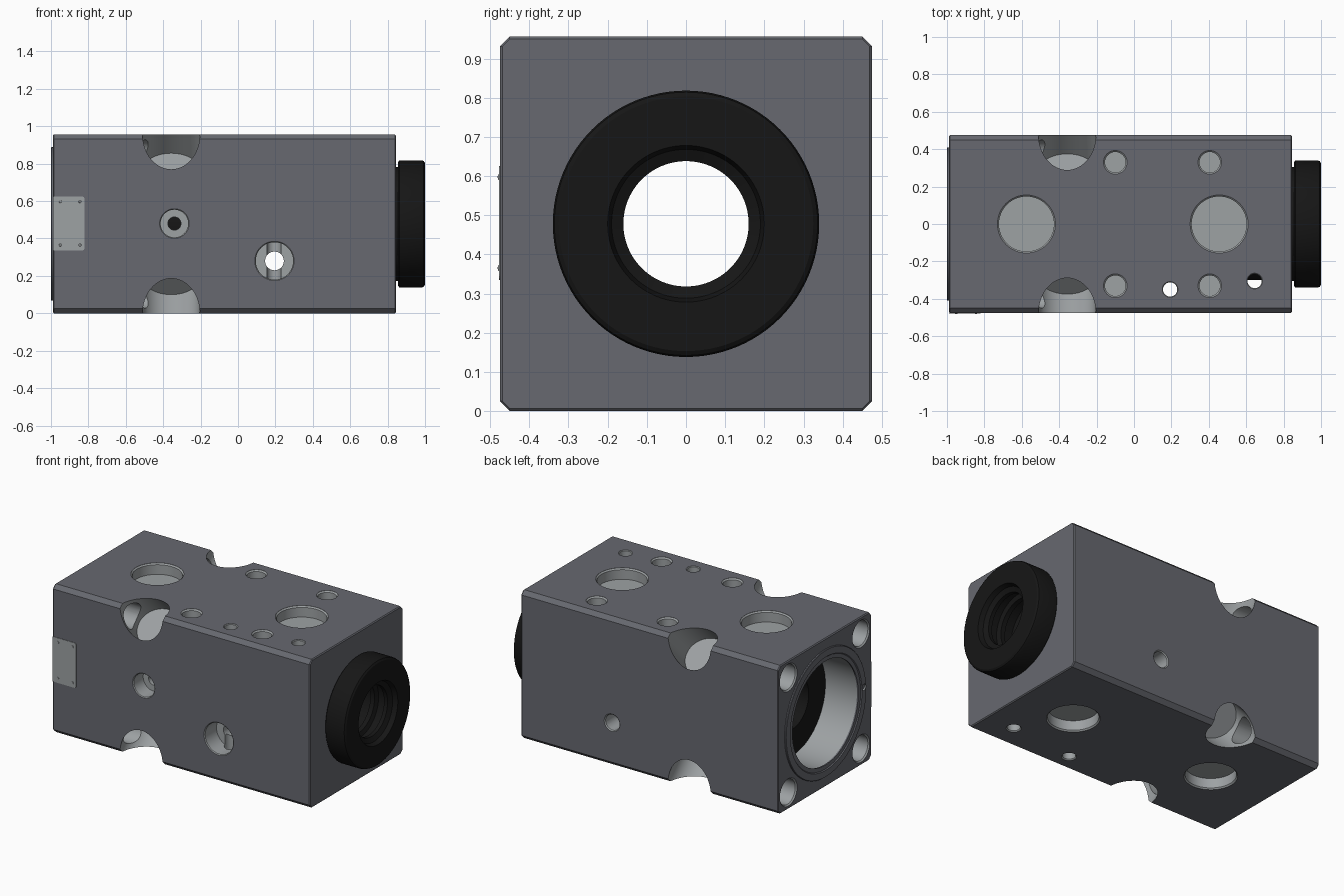
import bpy, bmesh, math
from mathutils import Vector

if "Cube" in bpy.data.objects:
    bpy.data.objects.remove(bpy.data.objects["Cube"])

CZ = 0.478            # height of the main axis
X0, X1 = -0.99, 0.845  # ends of the block
HY = 0.475            # half width of the block
TOP = 0.955


def material(name, col):
    m = bpy.data.materials.new(name)
    m.diffuse_color = (*col, 1)
    m.use_nodes = True
    m.node_tree.nodes["Principled BSDF"].inputs["Base Color"].default_value = m.diffuse_color
    return m


PAINT = material("dark_grey_paint", (0.135, 0.14, 0.16))
METAL = material("machined_metal", (0.34, 0.36, 0.37))
RUBBER = material("black_rubber", (0.008, 0.008, 0.008))


def add_mesh(name, bm, mat):
    bmesh.ops.remove_doubles(bm, verts=bm.verts, dist=1e-5)
    bmesh.ops.recalc_face_normals(bm, faces=bm.faces)
    me = bpy.data.meshes.new(name)
    bm.to_mesh(me)
    bm.free()
    me.materials.append(mat)
    ob = bpy.data.objects.new(name, me)
    bpy.context.collection.objects.link(ob)
    return ob


def lathe(name, origin, direction, profile, mat, closed=False, squash=1.0, n=64):
    """Revolve (distance, radius) points around an axis."""
    o, d = Vector(origin), Vector(direction).normalized()
    u = Vector((0, 1, 0)) if abs(d.x) > 0.5 else Vector((1, 0, 0))
    v = d.cross(u)
    bm = bmesh.new()
    rings = []
    for t, r in profile:
        rings.append([bm.verts.new(o + d * t + u * r * math.cos(a) + v * r * squash * math.sin(a))
                      for a in (2 * math.pi * i / n for i in range(n))])
    pairs = list(zip(rings, rings[1:]))
    if closed:
        pairs.append((rings[-1], rings[0]))
    for a, b in pairs:
        for i in range(n):
            j = (i + 1) % n
            bm.faces.new((a[i], a[j], b[j], b[i]))
    return add_mesh(name, bm, mat)


def activate(ob):
    bpy.ops.object.select_all(action='DESELECT')
    ob.select_set(True)
    bpy.context.view_layer.objects.active = ob


def smooth(ob, angle=30):
    activate(ob)
    bpy.ops.object.shade_smooth_by_angle(angle=math.radians(angle))


def cut(ob, cutter):
    activate(ob)
    m = ob.modifiers.new("cut", 'BOOLEAN')
    m.operation, m.solver, m.object = 'DIFFERENCE', 'EXACT', cutter
    m.material_mode = 'TRANSFER'
    bpy.ops.object.modifier_apply(modifier=m.name)
    bpy.data.objects.remove(cutter)


def hole(origin, direction, r, depth, chamfer=0.008):
    """Drill the block from a point on its surface, with a chamfered mouth."""
    p = [(-0.03, 0), (-0.03, r + chamfer), (0, r + chamfer), (chamfer, r), (depth, r), (depth, 0)]
    cut(body, lathe("cutter", origin, direction, p, METAL, n=48))


# Block with chamfered long edges and finely broken end edges
bm = bmesh.new()
sections = []
for x, inset in ((X0, 0.006), (X0 + 0.006, 0), (X1 - 0.006, 0), (X1, 0.006)):
    h, k = HY - inset, HY - 0.025
    pts = [(k, h), (h, k), (h, -k), (k, -h), (-k, -h), (-h, -k), (-h, k), (-k, h)]
    sections.append([bm.verts.new((x, y, CZ + z * CZ / HY)) for y, z in pts])
for a, b in zip(sections, sections[1:]):
    for i in range(8):
        j = (i + 1) % 8
        bm.faces.new((a[i], a[j], b[j], b[i]))
bm.faces.new(sections[0])
bm.faces.new(sections[-1])
body = add_mesh("block", bm, PAINT)

# Main bore, wider at the left end
cut(body, lathe("cutter", (0, 0, CZ), (1, 0, 0),
                [(-1.1, 0), (-1.1, 0.34), (-0.75, 0.34), (-0.75, 0.3), (1.1, 0.3), (1.1, 0)], METAL))

# Bolt holes in the left end and slanted wrench pockets on the long edges
for sy in (-1, 1):
    for sz in (-1, 1):
        hole((X0, sy * 0.37, CZ + sz * 0.37), (1, 0, 0), 0.08, 0.63)
        cut(body, lathe("cutter", (-0.357, sy * HY, CZ + sz * CZ), (0, -sy, -sz),
                        [(-0.2, 0), (-0.2, 0.153), (0.273, 0.153), (0.273, 0)],
                        METAL, squash=0.86))

# Large shallow ports on top and bottom
for x in (-0.575, 0.455):
    hole((x, 0, TOP), (0, 0, -1), 0.147, 0.07)
    hole((x, 0, 0), (0, 0, 1), 0.147, 0.07)

# Blind mounting holes on top
for x in (-0.1, 0.405):
    for y in (-0.33, 0.33):
        hole((x, y, TOP), (0, 0, -1), 0.055, 0.1)

# Vertical through holes
for x, y in ((0.193, -0.35), (0.645, -0.305)):
    hole((x, y, TOP), (0, 0, -1), 0.038, 1.0, 0.004)
    hole((x, y, 0), (0, 0, 1), 0.038, 0.1, 0.006)

# Counterbored front ports; the right one runs through to the back
hole((-0.34, -HY, 0.48), (0, 1, 0), 0.074, 0.1, 0.005)
hole((-0.34, -HY, 0.48), (0, 1, 0), 0.035, 0.3, 0)
hole((0.195, -HY, 0.28), (0, 1, 0), 0.1, 0.12, 0.005)
hole((0.195, -HY, 0.28), (0, 1, 0), 0.05, 1.0, 0)
hole((0.195, HY, 0.28), (0, -1, 0), 0.05, 0.1, 0.006)
smooth(body)

# Raised sealing ring on the left end, with a dowel hole
ring = lathe("end_ring", (0, 0, CZ), (1, 0, 0),
             [(-0.985, 0.41), (-0.997, 0.41), (-1.0, 0.407), (-1.0, 0.365),
              (-0.994, 0.36), (-0.994, 0.335), (-0.985, 0.335)], PAINT, closed=True, n=96)
dowel = [(-0.03, 0), (-0.03, 0.02), (0.012, 0.02), (0.012, 0)]
cut(ring, lathe("cutter", (-1.0, -0.385, 0.5), (1, 0, 0), dowel, METAL, n=24))
smooth(ring)

# Black gland on the right end with ribbed inside
inner = [(0.985, 0.195), (0.97, 0.19), (0.955, 0.16), (0.93, 0.16), (0.92, 0.19), (0.87, 0.19),
         (0.86, 0.163), (0.83, 0.163), (0.82, 0.19), (0.76, 0.19), (0.75, 0.163), (0.5, 0.163)]
outer = [(0.5, 0.3), (0.846, 0.3), (0.846, 0.305), (0.855, 0.305), (0.855, 0.33), (0.863, 0.34),
         (0.982, 0.34), (0.993, 0.336), (1.0, 0.325), (1.0, 0.2)]
gland = lathe("gland", (0, 0, CZ), (1, 0, 0), inner + outer, RUBBER, closed=True, n=96)
smooth(gland)

# Black sleeve deep in the left bore
sleeve = lathe("sleeve", (0, 0, CZ), (1, 0, 0),
               [(-0.76, 0.335), (-0.74, 0.335), (-0.74, 0.3), (-0.2, 0.3), (-0.2, 0.165), (-0.76, 0.165)],
               RUBBER, closed=True)
smooth(sleeve)

# Thin plate on the front with rounded right corners
bm = bmesh.new()
xa, xb, za, zb, r = -0.988, -0.82, 0.335, 0.625, 0.015
outline = [(xa, za)]
for cx, cz, a0 in ((xb - r, za + r, -90), (xb - r, zb - r, 0)):
    for i in range(5):
        a = math.radians(a0 + i * 22.5)
        outline.append((cx + r * math.cos(a), cz + r * math.sin(a)))
outline.append((xa, zb))
face = bm.faces.new([bm.verts.new((x, -HY - 0.003, z)) for x, z in outline])
ext = bmesh.ops.extrude_face_region(bm, geom=[face], use_keep_orig=True)
bmesh.ops.translate(bm, vec=(0, 0.004, 0),
                    verts=[g for g in ext['geom'] if isinstance(g, bmesh.types.BMVert)])
plate = add_mesh("plate", bm, METAL)

# Plate rivets
for x in (-0.95, -0.845):
    for z in (0.365, 0.597):
        smooth(lathe("plate_rivet", (x, -HY - 0.002, z), (0, -1, 0),
                     [(0, 0), (0, 0.008), (0.003, 0.006), (0.004, 0)], METAL, n=16))
